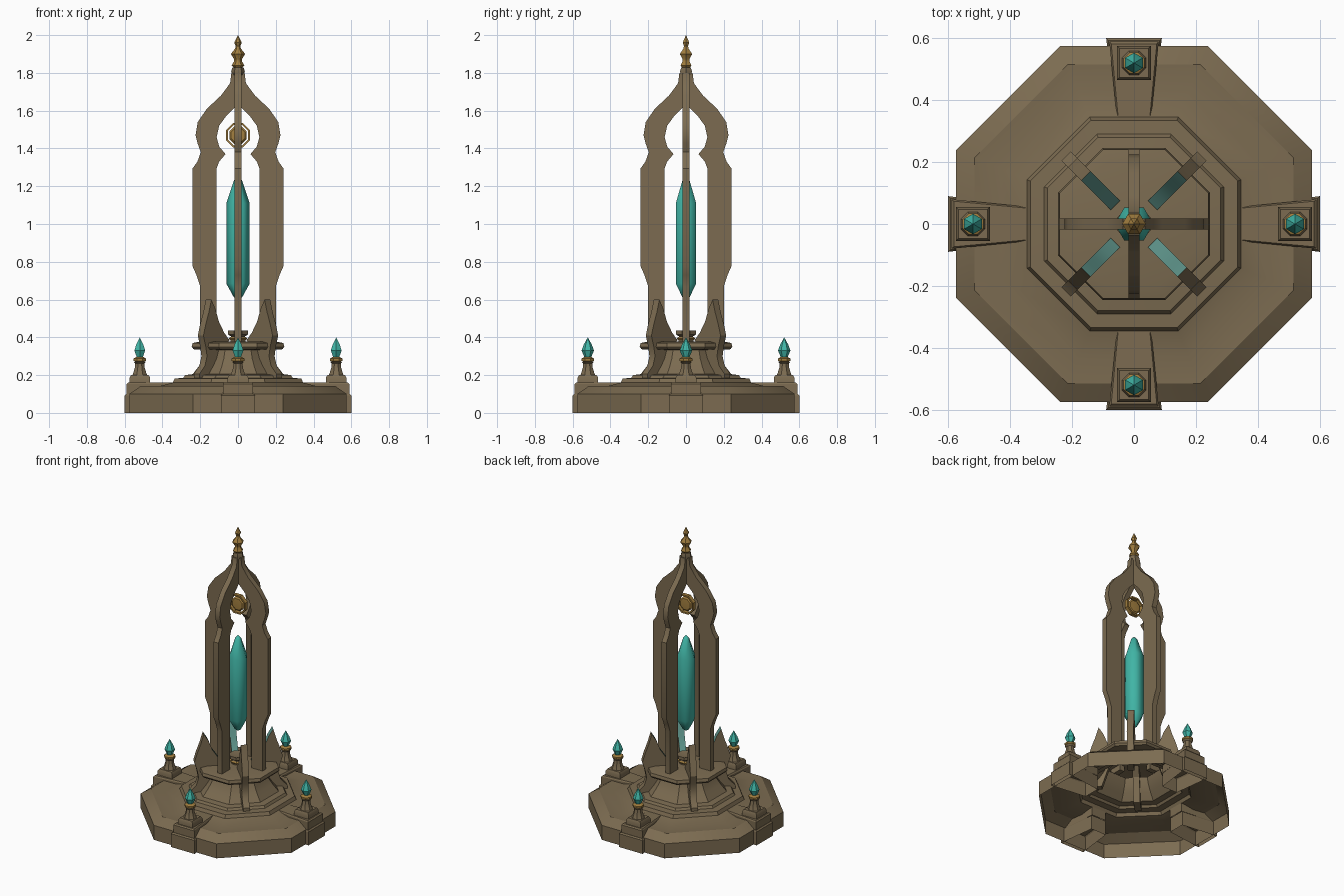
import bpy, bmesh, math
from mathutils import Matrix, Vector

cube = bpy.data.objects.get("Cube")
if cube:
    bpy.data.objects.remove(cube, do_unlink=True)


def material(name, rgb):
    m = bpy.data.materials.new(name)
    m.use_nodes = True
    m.diffuse_color = (*rgb, 1)
    bsdf = next(n for n in m.node_tree.nodes if n.type == "BSDF_PRINCIPLED")
    bsdf.inputs["Base Color"].default_value = (*rgb, 1)
    return m


STONE = material("brown stone", (0.2, 0.148, 0.082))
TEAL = material("teal crystal", (0.052, 0.46, 0.38))
GOLD = material("gold", (0.36, 0.21, 0.05))
GLOW = material("pale teal", (0.11, 0.29, 0.25))


def finish(name, bm, mats, angle=30):
    bmesh.ops.remove_doubles(bm, verts=bm.verts, dist=0.0001)
    bmesh.ops.recalc_face_normals(bm, faces=bm.faces)
    me = bpy.data.meshes.new(name)
    bm.to_mesh(me)
    bm.free()
    ob = bpy.data.objects.new(name, me)
    bpy.context.collection.objects.link(ob)
    for m in mats:
        me.materials.append(m)
    bpy.ops.object.select_all(action="DESELECT")
    ob.select_set(True)
    bpy.context.view_layer.objects.active = ob
    bpy.ops.object.shade_smooth_by_angle(angle=math.radians(angle))
    return ob


def lathe(name, profile, sides, mat, centre=(0, 0), turn=0.0, flat=False, angle=30):
    """Spin (radius, z) points; flat=True reads radii as distance to the flat sides."""
    bm = bmesh.new()
    k = 1 / math.cos(math.pi / sides) if flat else 1
    rings = []
    for r, z in profile:
        rings.append([bm.verts.new((centre[0] + k * r * math.cos(turn + math.tau * i / sides),
                                    centre[1] + k * r * math.sin(turn + math.tau * i / sides), z))
                      for i in range(sides)])
    for a, b in zip(rings, rings[1:]):
        for i in range(sides):
            j = (i + 1) % sides
            bm.faces.new((a[i], a[j], b[j], b[i]))
    return finish(name, bm, [mat], angle)


def slab(name, outline, half, turn, mats):
    """Extrude a (radius, z) outline sideways and turn it about the z axis."""
    bm = bmesh.new()
    face = bm.faces.new([bm.verts.new((r, -half, z)) for r, z in outline])
    new = bmesh.ops.extrude_face_region(bm, geom=[face])["geom"]
    bmesh.ops.translate(bm, vec=(0, 2 * half, 0),
                        verts=[v for v in new if isinstance(v, bmesh.types.BMVert)])
    bmesh.ops.recalc_face_normals(bm, faces=bm.faces)
    if len(mats) > 1:  # upper faces that look inwards take the second colour
        for f in bm.faces:
            f.material_index = int(f.normal.x < -0.3 and f.calc_center_median().z > 0.38)
    bm.transform(Matrix.Rotation(turn, 4, "Z"))
    return finish(name, bm, mats)


def wedge(name, r0, r1, w0, w1, z0, z1, turn):
    """Block that widens outwards, with a slightly drawn-in top."""
    bm = bmesh.new()
    plan = [(r0, -w0), (r1, -w1), (r1, w1), (r0, w0)]
    low = [bm.verts.new((x, y, z0)) for x, y in plan]
    mid = [bm.verts.new((x, y, z1 - 0.008)) for x, y in plan]
    top = [bm.verts.new((x - (0.008 if x == r1 else 0), y * 0.92, z1)) for x, y in plan]
    for a, b in ((low, mid), (mid, top)):
        for i in range(4):
            j = (i + 1) % 4
            bm.faces.new((a[i], a[j], b[j], b[i]))
    bm.faces.new(top)
    bm.transform(Matrix.Rotation(turn, 4, "Z"))
    return finish(name, bm, [STONE])


EIGHTH = math.pi / 8

# Hollow octagonal base, steps, flared stem and table
lathe("base", [(0.575, 0), (0.575, 0.1), (0.515, 0.142), (0.43, 0.138), (0.345, 0.16),
               (0.335, 0.182), (0.29, 0.185), (0.28, 0.2), (0.24, 0.205), (0.205, 0.25),
               (0.18, 0.29), (0.165, 0.335)], 8, STONE, turn=EIGHTH, flat=True)
lathe("table", [(0.165, 0.333), (0.235, 0.337), (0.245, 0.35), (0.24, 0.37), (0.2, 0.378),
                (0, 0.378)], 8, STONE, turn=EIGHTH, flat=True)
lathe("crystal_cup", [(0.045, 0.375), (0.04, 0.405), (0.057, 0.415), (0.057, 0.435), (0, 0.425)],
      8, STONE, turn=EIGHTH)
lathe("cup_ring", [(0.046, 0.385), (0.052, 0.393), (0.046, 0.402)], 8, GOLD, turn=EIGHTH)

# Tall arched pillars
outer = [(0.035, 1.8), (0.042, 1.745), (0.09, 1.68), (0.165, 1.61), (0.213, 1.54), (0.225, 1.47),
         (0.215, 1.43), (0.197, 1.38), (0.215, 1.33), (0.24, 1.295), (0.24, 0.775), (0.22, 0.73),
         (0.2, 0.67), (0.2, 0.34)]
inner = [(0.115, 0.34), (0.115, 1.29), (0.1, 1.33), (0.066, 1.37), (0.1, 1.41), (0.113, 1.46),
         (0.1, 1.52), (0.06, 1.575), (0.015, 1.62), (0, 1.65), (0, 1.8)]
# Curved horns on the diagonals
horn = [(0.22, 0.6), (0.24, 0.53), (0.262, 0.47), (0.28, 0.41), (0.262, 0.35), (0.253, 0.3),
        (0.268, 0.25), (0.31, 0.205), (0.31, 0.175), (0.2, 0.175), (0.15, 0.33), (0.085, 0.385),
        (0.125, 0.425), (0.165, 0.485), (0.19, 0.55)]

for n, side in enumerate(("left", "back", "right", "front")):
    turn = n * math.pi / 2
    slab(f"{side}_pillar", outer + inner, 0.018, turn, [STONE])
    slab(f"{side}_horn", horn, 0.021, turn + math.pi / 4, [STONE, GLOW])

    # Side buttress with its lamp post
    wedge(f"{side}_buttress", 0.345, 0.6, 0.058, 0.09, 0, 0.1, turn)
    wedge(f"{side}_buttress_cap", 0.34, 0.59, 0.055, 0.08, 0.1, 0.16, turn)
    spot = Vector((0.52 * math.cos(turn), 0.52 * math.sin(turn)))
    lathe(f"{side}_plinth", [(0.055, 0.158), (0.055, 0.185), (0.047, 0.2), (0, 0.2)], 4, STONE,
          spot, math.pi / 4, True)
    lathe(f"{side}_post", [(0.042, 0.2), (0.036, 0.215), (0.028, 0.24), (0.026, 0.262),
                           (0.034, 0.27), (0, 0.274)], 8, STONE, spot, EIGHTH)
    lathe(f"{side}_lamp_ring", [(0.022, 0.268), (0.036, 0.276), (0.036, 0.288), (0.02, 0.296),
                                (0, 0.296)], 8, GOLD, spot, EIGHTH)
    lathe(f"{side}_lamp_gem", [(0, 0.28), (0.016, 0.29), (0.033, 0.33), (0.022, 0.36), (0, 0.4)],
          6, TEAL, spot, math.pi / 6)

# Floating crystal
lathe("crystal", [(0, 0.595), (0.022, 0.612), (0.062, 0.685), (0.062, 1.11), (0.022, 1.23),
                  (0, 1.255)], 6, TEAL, angle=65)

# Upright ring with a disc in the arch
ring = lathe("arch_ring", [(0.058, -0.013), (0.069, -0.013), (0.069, 0.013), (0.058, 0.013),
                           (0.058, -0.013)], 8, GOLD, turn=EIGHTH)
disc = lathe("arch_disc", [(0, -0.012), (0.04, -0.009), (0.05, 0), (0.04, 0.009), (0, 0.012)],
             8, GOLD, turn=EIGHTH)
for ob in (ring, disc):
    ob.rotation_euler.x = math.pi / 2
    ob.location.z = 1.47

# Collar and finial
lathe("collar", [(0.034, 1.79), (0.036, 1.81), (0.03, 1.828), (0, 1.83)], 6, STONE)
lathe("finial", [(0.02, 1.825), (0.034, 1.84), (0.02, 1.862), (0.02, 1.872), (0.038, 1.9),
                 (0.016, 1.928), (0.012, 1.942), (0.02, 1.96), (0.008, 1.985), (0, 2)], 6, GOLD)
